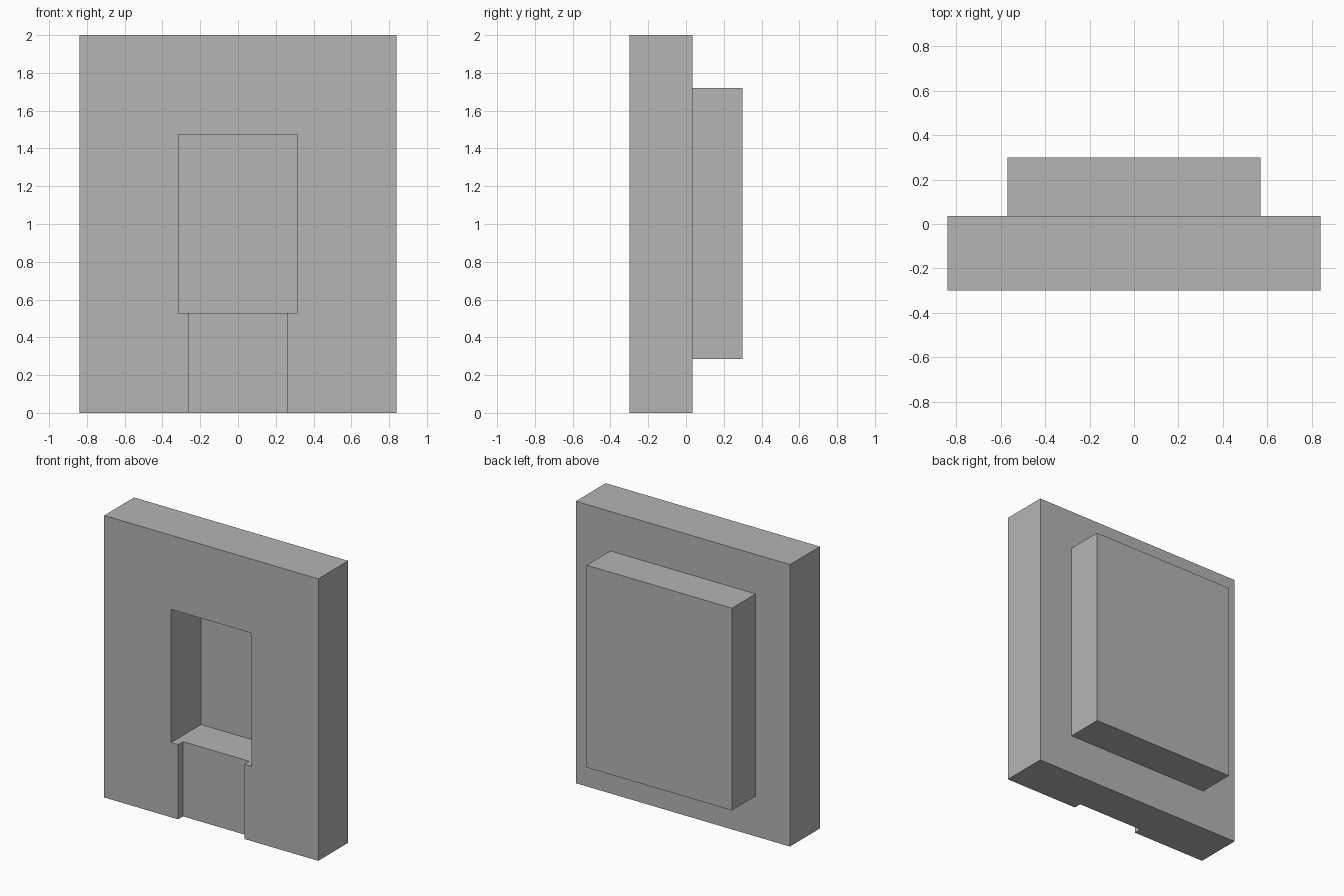
import bpy

cube = bpy.data.objects.get("Cube")
if cube:
    bpy.data.objects.remove(cube, do_unlink=True)

# Single flat colour
grey = bpy.data.materials.new("plain grey")
grey.use_nodes = True
colour = (0.46, 0.46, 0.46, 1)
grey.diffuse_color = colour
grey.node_tree.nodes["Principled BSDF"].inputs["Base Color"].default_value = colour


def box(name, half_width, y0, y1, z0, z1):
    """Box centred on x = 0 between the given depth and height limits."""
    bpy.ops.mesh.primitive_cube_add(size=1, location=(0, (y0 + y1) / 2, (z0 + z1) / 2))
    obj = bpy.context.object
    obj.name = name
    obj.scale = (2 * half_width, y1 - y0, z1 - z0)
    bpy.ops.object.transform_apply(location=True, rotation=False, scale=True)
    obj.data.materials.append(grey)
    return obj


def cut(target, cutter):
    """Subtract the cutter from the target and discard it."""
    cutter.hide_render = True
    mod = target.modifiers.new(cutter.name, "BOOLEAN")
    mod.operation = "DIFFERENCE"
    mod.solver = "EXACT"
    mod.object = cutter
    bpy.context.view_layer.objects.active = target
    bpy.ops.object.modifier_apply(modifier=mod.name)
    bpy.data.objects.remove(cutter, do_unlink=True)


front, back = -0.30, 0.035
sill = 0.53

# Front wall with a through opening and a shallow channel below it
wall = box("front_wall", 0.84, front, back, 0, 2)
cut(wall, box("opening_cutter", 0.315, front - 0.1, back + 0.1, sill, 1.475))
cut(wall, box("channel_cutter", 0.26, front - 0.1, front + 0.055, -0.1, sill + 0.1))

# Block closing the opening from behind
box("rear_block", 0.57, back, 0.30, 0.285, 1.72)
